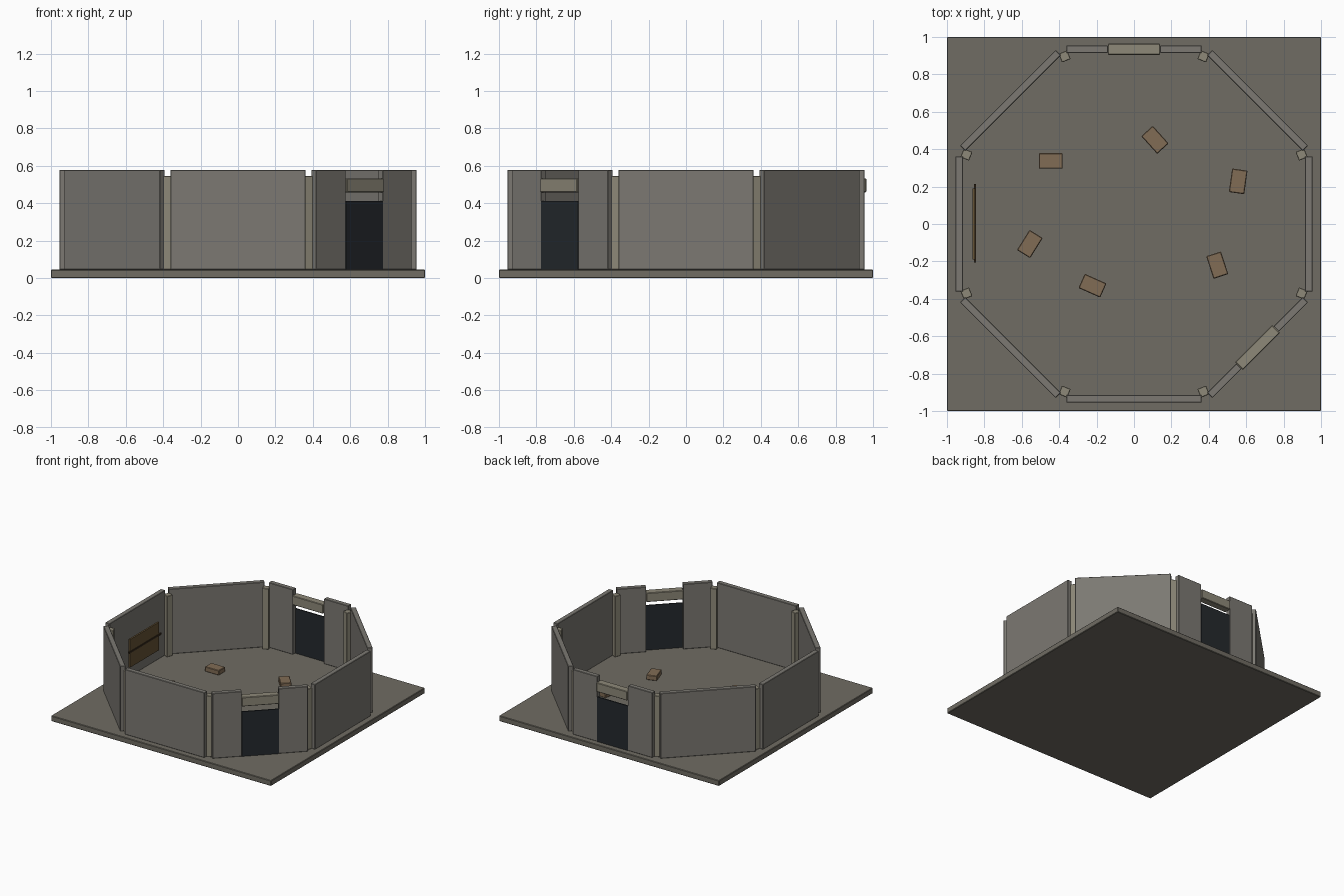
import bpy
from math import radians, cos, sin

if "Cube" in bpy.data.objects:
    bpy.data.objects.remove(bpy.data.objects["Cube"])


def material(name, rgb):
    m = bpy.data.materials.new(name)
    m.diffuse_color = (*rgb, 1)
    m.use_nodes = True
    m.node_tree.nodes["Principled BSDF"].inputs["Base Color"].default_value = m.diffuse_color
    return m


WALL = material("wall_stone", (0.20, 0.19, 0.17))
FLOOR = material("floor_stone", (0.16, 0.15, 0.125))
TRIM = material("trim_stone", (0.27, 0.25, 0.19))
BRICK = material("brick_clay", (0.22, 0.15, 0.09))
DARK = material("door_dark", (0.018, 0.022, 0.026))
WOOD = material("board_wood", (0.13, 0.085, 0.035))
BAR = material("bar_wood", (0.04, 0.025, 0.012))


def box(name, size, loc, angle, mat, bevel=0.0):
    """Box with loc as the centre of its base, turned about z."""
    bpy.ops.mesh.primitive_cube_add(
        size=1, location=(loc[0], loc[1], loc[2] + size[2] / 2),
        rotation=(0, 0, radians(angle)))
    ob = bpy.context.object
    ob.name = name
    ob.scale = size
    bpy.ops.object.transform_apply(location=False, rotation=False, scale=True)
    ob.data.materials.append(mat)
    if bevel:
        b = ob.modifiers.new("bevel", 'BEVEL')
        b.width = bevel
        b.segments = 1
    return ob


def ring_box(name, size, angle, radius, z, mat, along=0.0, bevel=0.0):
    """Box on the ring: x is radial, y runs along the wall."""
    a = radians(angle)
    loc = (radius * cos(a) - along * sin(a), radius * sin(a) + along * cos(a), z)
    return box(name, size, loc, angle, mat, bevel)


BASE = 0.045          # floor top
APO = 0.934           # wall centre distance
LEN, THICK, HIGH = 0.724, 0.04, 0.534
DOOR = 0.28           # doorway width

# floor slab
box("floor", (2, 2, BASE), (0, 0, 0), 0, FLOOR, 0.004)

# octagonal walls, two of them with doorways
for k in range(8):
    ang = 45 * k
    if ang in (90, 315):
        seg = (LEN - DOOR) / 2
        for side in (-1, 1):
            ring_box("doorway_wall", (THICK, seg, HIGH), ang, APO, BASE, WALL,
                     side * (DOOR + seg) / 2, 0.003)
        ring_box("lintel", (0.06, DOOR, 0.075), ang, APO, 0.458, TRIM, 0, 0.004)
        ring_box("door_panel", (0.01, DOOR, 0.367), ang, 0.95, BASE, DARK)
    else:
        ring_box("wall", (THICK, LEN, HIGH), ang, APO, BASE, WALL, 0, 0.003)
    # corner post
    ring_box("corner_post", (0.05, 0.05, 0.50), ang + 22.5, 0.97, BASE, TRIM, 0, 0.003)

# loose bricks on the floor
for x, y, ang in ((-0.445, 0.337, 0), (0.112, 0.45, -48), (0.557, 0.228, 82),
                  (0.445, -0.22, -72), (-0.222, -0.33, -24), (-0.557, -0.107, 58)):
    box("loose_brick", (0.127, 0.083, 0.04), (x, y, BASE), ang, BRICK, 0.004)

# hanging board with cross bar near the left wall
box("wall_board", (0.014, 0.38, 0.23), (-0.856, 0, 0.17), 0, WOOD)
box("board_bar", (0.012, 0.42, 0.014), (-0.85, 0.005, 0.29), 0, BAR)
